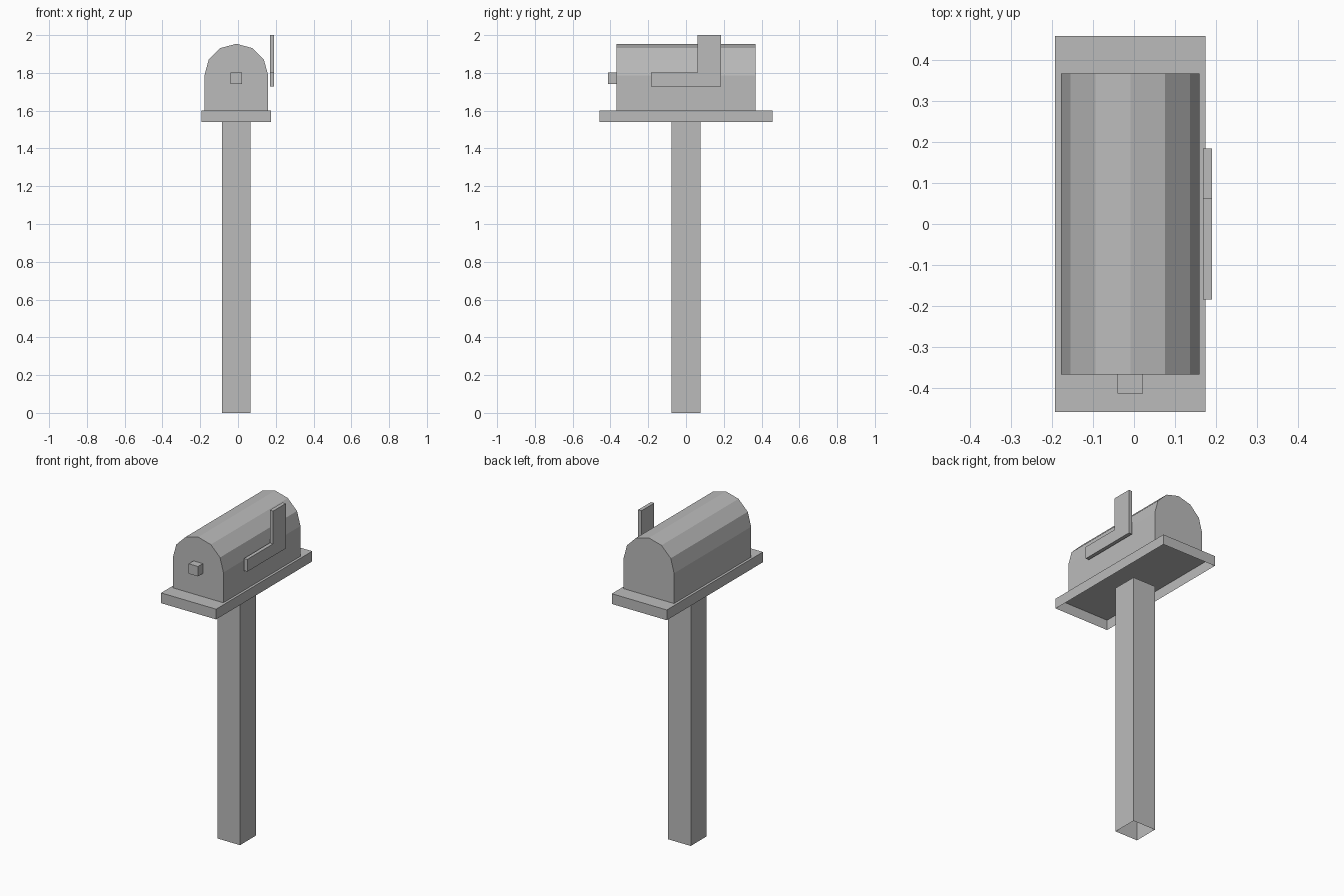
import bpy, bmesh, math

if "Cube" in bpy.data.objects:
    bpy.data.objects.remove(bpy.data.objects["Cube"])

grey = bpy.data.materials.new("plain grey")
grey.diffuse_color = (0.5, 0.5, 0.5, 1)
grey.use_nodes = True
grey.node_tree.nodes["Principled BSDF"].inputs["Base Color"].default_value = grey.diffuse_color


def prism(name, profile, axis, lo, hi, open_bottom=False):
    """Extrude a 2D profile along x (profile is y,z) or y (profile is x,z)."""
    bm = bmesh.new()
    place = (lambda p, t: (t, p[0], p[1])) if axis == "x" else (lambda p, t: (p[0], t, p[1]))
    face = bm.faces.new([bm.verts.new(place(p, lo)) for p in profile])
    new = bmesh.ops.extrude_face_region(bm, geom=[face], use_keep_orig=True)["geom"]
    moved = [v for v in new if isinstance(v, bmesh.types.BMVert)]
    shift = (hi - lo, 0, 0) if axis == "x" else (0, hi - lo, 0)
    bmesh.ops.translate(bm, verts=moved, vec=shift)
    bmesh.ops.recalc_face_normals(bm, faces=bm.faces)
    if open_bottom:
        bm.normal_update()
        down = [f for f in bm.faces if f.normal.z < -0.9]
        bmesh.ops.delete(bm, geom=down, context="FACES_ONLY")
    mesh = bpy.data.meshes.new(name)
    bm.to_mesh(mesh)
    bm.free()
    mesh.materials.append(grey)
    obj = bpy.data.objects.new(name, mesh)
    bpy.context.collection.objects.link(obj)
    return obj


def rect(a, b, c, d):
    return [(a, c), (b, c), (b, d), (a, d)]


CX = -0.009  # centre line of the box and post

# Post and shelf, both hollow underneath
prism("post", rect(CX - 0.076, CX + 0.076, 0, 1.54), "y", -0.076, 0.076, True)
prism("shelf", rect(CX - 0.184, CX + 0.184, 1.54, 1.602), "y", -0.459, 0.459, True)

# Box with a six-sided arched roof
R = 0.169
arch = [(CX + R * math.cos(math.pi * i / 6), 1.785 + R * math.sin(math.pi * i / 6))
        for i in range(7)]
prism("mailbox_body", [(CX - R, 1.602), (CX + R, 1.602)] + arch, "y", -0.368, 0.368, True)

# Door knob
prism("door_knob", rect(CX - 0.031, CX + 0.031, 1.742, 1.802), "y", -0.414, -0.368)

# L-shaped signal flag
flag = [(-0.184, 1.728), (0.184, 1.728), (0.184, 2.0), (0.062, 2.0),
        (0.062, 1.802), (-0.184, 1.802)]
prism("signal_flag", flag, "x", 0.169, 0.191)
